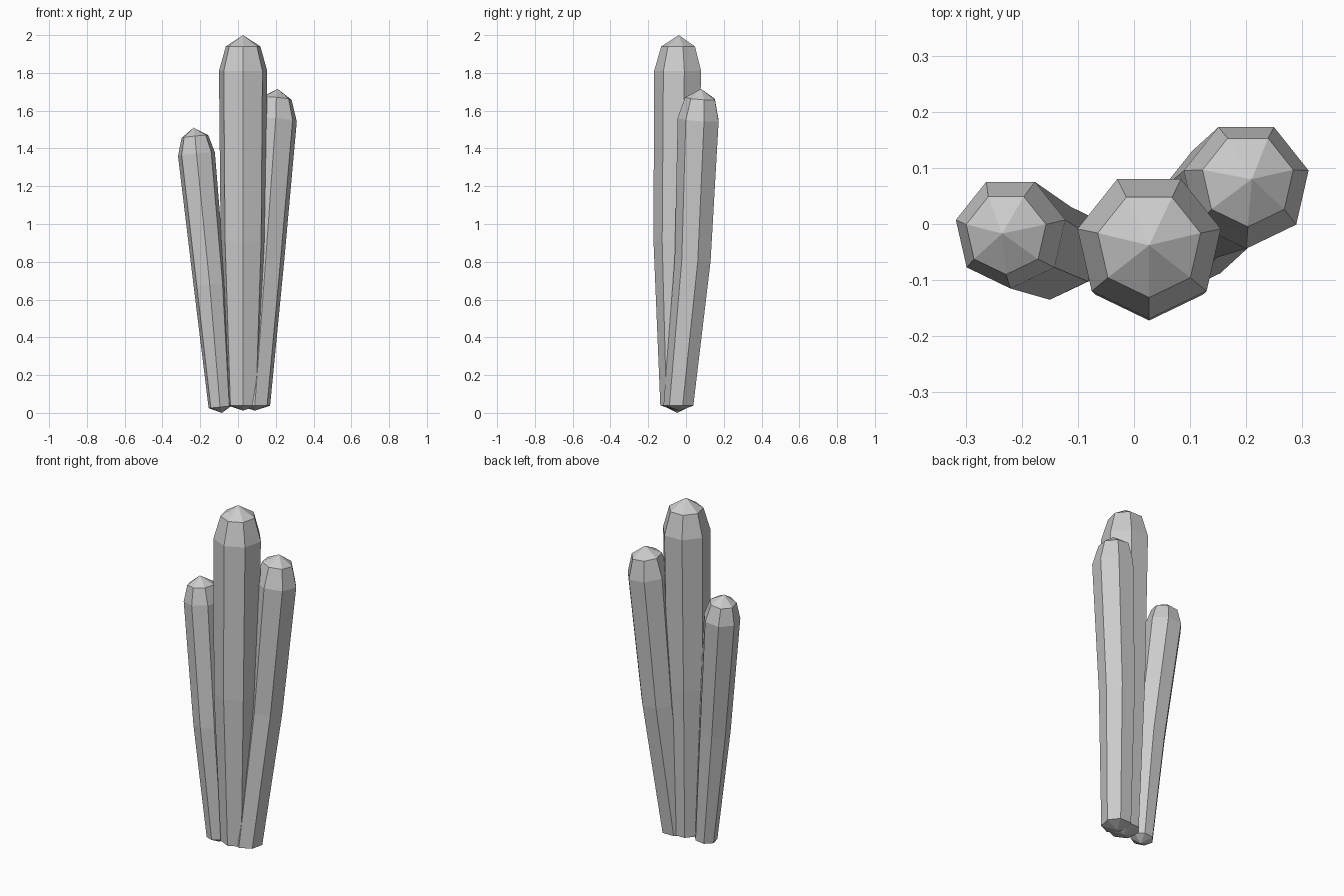
import bpy, bmesh
from math import sin, cos, pi

cube = bpy.data.objects.get("Cube")
if cube:
    bpy.data.objects.remove(cube)

SIDES = 7

stone = bpy.data.materials.new("grey stone")
stone.use_nodes = True
grey = (0.6, 0.6, 0.6, 1)
stone.diffuse_color = grey
stone.node_tree.nodes["Principled BSDF"].inputs["Base Color"].default_value = grey


def crystal(name, bottom, rings, apex):
    """Loft seven-sided rings (x, y, z, radius, x slope, y slope) between two points."""
    bm = bmesh.new()
    loops = []
    for x, y, z, r, sx, sy in rings:
        loop = []
        for i in range(SIDES):
            a = 2 * pi * i / SIDES - pi / 2
            dx, dy = r * cos(a), r * sin(a)
            loop.append(bm.verts.new((x + dx, y + dy, z + sx * dx + sy * dy)))
        loops.append(loop)
    low, high = bm.verts.new(bottom), bm.verts.new(apex)
    for i in range(SIDES):
        j = (i + 1) % SIDES
        for a, b in zip(loops, loops[1:]):
            bm.faces.new((a[i], a[j], b[j], b[i]))
        bm.faces.new((low, loops[0][j], loops[0][i]))
        bm.faces.new((high, loops[-1][i], loops[-1][j]))
    bmesh.ops.recalc_face_normals(bm, faces=bm.faces)
    mesh = bpy.data.meshes.new(name)
    bm.to_mesh(mesh)
    bm.free()
    mesh.materials.append(stone)
    obj = bpy.data.objects.new(name, mesh)
    bpy.context.collection.objects.link(obj)


# Tall upright column
crystal("centre_crystal", (0.027, -0.05, 0.012), [
    (0.027, -0.05, 0.04, 0.086, 0, 0),
    (0.027, -0.05, 0.91, 0.122, 0, 0),
    (0.027, -0.038, 1.81, 0.131, 0, 0),
    (0.027, -0.037, 1.94, 0.094, 0, 0),
], (0.027, -0.038, 2.0))

# Short column leaning to -x
crystal("short_crystal", (-0.085, -0.047, 0.0), [
    (-0.095, -0.047, 0.031, 0.062, 0.1, 0),
    (-0.15, -0.048, 0.68, 0.087, 0.1, 0),
    (-0.22, -0.015, 1.37, 0.1, 0.1, -0.04),
    (-0.228, -0.017, 1.463, 0.073, 0.1, -0.04),
], (-0.235, -0.017, 1.51))

# Medium column leaning to +x and back
crystal("medium_crystal", (0.089, -0.036, 0.012), [
    (0.089, -0.036, 0.038, 0.083, 0, 0),
    (0.147, 0.04, 0.81, 0.1, -0.06, -0.06),
    (0.2, 0.07, 1.553, 0.114, -0.08, -0.07),
    (0.203, 0.078, 1.665, 0.083, -0.08, -0.07),
], (0.21, 0.08, 1.715))
